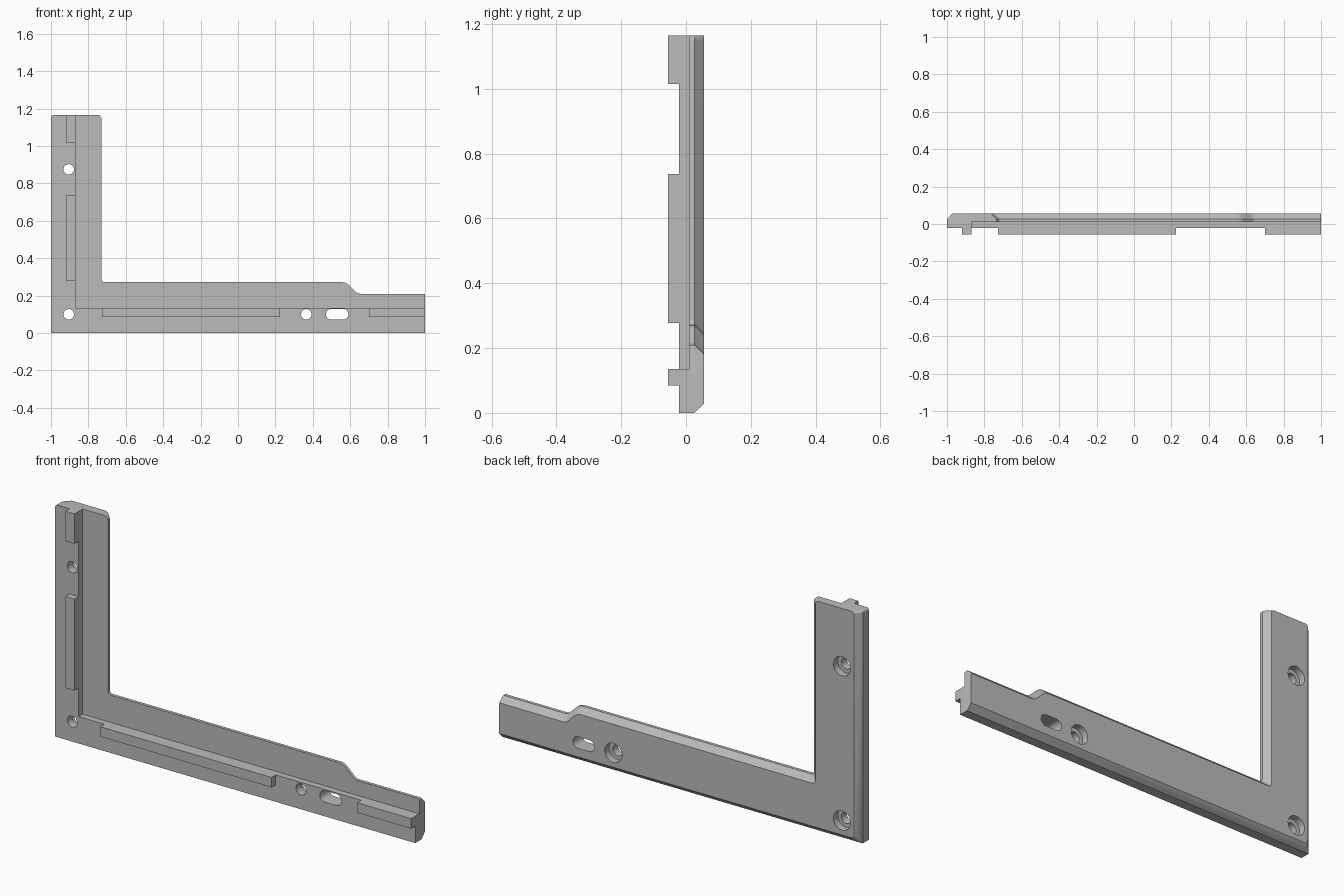
import bpy
import bmesh
import math
from mathutils import Vector

cube = bpy.data.objects.get("Cube")
if cube:
    bpy.data.objects.remove(cube)

# Single grey finish
grey = bpy.data.materials.new("mid grey")
grey.use_nodes = True
grey.diffuse_color = (0.5, 0.5, 0.5, 1)
grey.node_tree.nodes["Principled BSDF"].inputs["Base Color"].default_value = (0.5, 0.5, 0.5, 1)


def inset(points, widths):
    """Move each edge of a counter-clockwise outline inward by its own width."""
    n = len(points)
    lines = []
    for i in range(n):
        d = (points[(i + 1) % n] - points[i]).normalized()
        lines.append((points[i] + Vector((-d.y, d.x)) * widths[i], d))
    result = []
    for i in range(n):
        (p, d), (q, e) = lines[i - 1], lines[i]
        t = (q - p).cross(e) / d.cross(e)
        result.append(p + d * t)
    return result


def rounded(points, setbacks, steps=6):
    """Replace each corner by an arc starting the given distance from it."""
    n = len(points)
    result = []
    for i, p in enumerate(points):
        u = (points[i - 1] - p).normalized()
        v = (points[(i + 1) % n] - p).normalized()
        a, b = p + u * setbacks[i], p + v * setbacks[i]
        w = math.sin(u.angle(v) / 2)
        for k in range(steps + 1):
            s = k / steps
            f, g, h = (1 - s) ** 2, 2 * w * s * (1 - s), s * s
            result.append((a * f + p * g + b * h) / (f + g + h))
    return result


def loft(name, layers):
    """Solid through matching (y, outline) layers."""
    bm = bmesh.new()
    rings = [[bm.verts.new((p.x, y, p.y)) for p in pts] for y, pts in layers]
    n = len(rings[0])
    for r0, r1 in zip(rings, rings[1:]):
        for i in range(n):
            j = (i + 1) % n
            bm.faces.new((r0[i], r0[j], r1[j], r1[i]))
    bm.faces.new(rings[0])
    bm.faces.new(rings[-1])
    bmesh.ops.remove_doubles(bm, verts=bm.verts, dist=1e-5)
    bmesh.ops.recalc_face_normals(bm, faces=bm.faces)
    mesh = bpy.data.meshes.new(name)
    bm.to_mesh(mesh)
    bm.free()
    mesh.materials.append(grey)
    obj = bpy.data.objects.new(name, mesh)
    bpy.context.collection.objects.link(obj)
    return obj


def box(x0, x1, z0, z1, y0, y1):
    pts = [Vector(p) for p in ((x0, z0), (x1, z0), (x1, z1), (x0, z1))]
    return loft("cutter", [(y0, pts), (y1, pts)])


def slot(x, z, width, radius, y0, y1):
    """Round hole, or a slot when width exceeds the diameter."""
    h = width / 2 - radius
    pts = []
    for i in range(40):
        a = 2 * math.pi * (i + 0.5) / 40
        shift = h if math.cos(a) > 0 else -h
        pts.append(Vector((x + shift + radius * math.cos(a), z + radius * math.sin(a))))
    return loft("cutter", [(y0, pts), (y1, pts)])


# L-shaped body with chamfered back edges (ends left square)
outline = [Vector(p) for p in ((-1, 0), (1, 0), (1, 0.21), (0.64, 0.21),
                               (0.575, 0.272), (-0.73, 0.272), (-0.73, 1.165), (-1, 1.165))]
c = 0.028
back = inset(outline, [c, 0, c, c, c, c, 0, c])
front_loop = rounded(outline, [0, 0, 0.006, 0.015, 0.02, 0.018, 0.018, 0.012])
back_loop = rounded(back, [0.025, 0, 0.006, 0.015, 0.02, 0.018, 0.018, 0.012])
body = loft("angle_bracket", [(-0.055, front_loop), (0.026, front_loop), (0.055, back_loop)])

cutters = [
    box(-0.87, 2, 0.135, 2, -1, 0.01),         # recessed inner ledge
    box(-2, -0.92, -1, 2, -1, -0.022),         # outer side of upright ribs
    box(-2, 2, -1, 0.085, -1, -0.022),         # under side of lower ribs
    box(-2, -0.727, -1, 0.278, -1, -0.022),    # gap at the corner
    box(-2, -0.8, 0.737, 1.015, -1, -0.022),   # gap between upright ribs
    box(0.225, 0.70, -1, 2, -1, -0.022),       # gap between lower ribs
    slot(0.53, 0.1, 0.12, 0.029, -1, 1),       # adjustment slot
]
# Screw holes with counterbores at the back
for x, z in ((-0.905, 0.1), (-0.905, 0.875), (0.365, 0.1)):
    cutters.append(slot(x, z, 0.056, 0.028, -1, 1))
    cutters.append(slot(x, z, 0.096, 0.048, 0.02, 1))

bpy.ops.object.select_all(action='DESELECT')
bpy.context.view_layer.objects.active = body
body.select_set(True)
for cutter in cutters:
    cutter.hide_render = True
    mod = body.modifiers.new("cut", 'BOOLEAN')
    mod.operation = 'DIFFERENCE'
    mod.solver = 'EXACT'
    mod.object = cutter
    bpy.ops.object.modifier_apply(modifier=mod.name)
    bpy.data.objects.remove(cutter)

bpy.ops.object.shade_smooth_by_angle(angle=math.radians(25))
